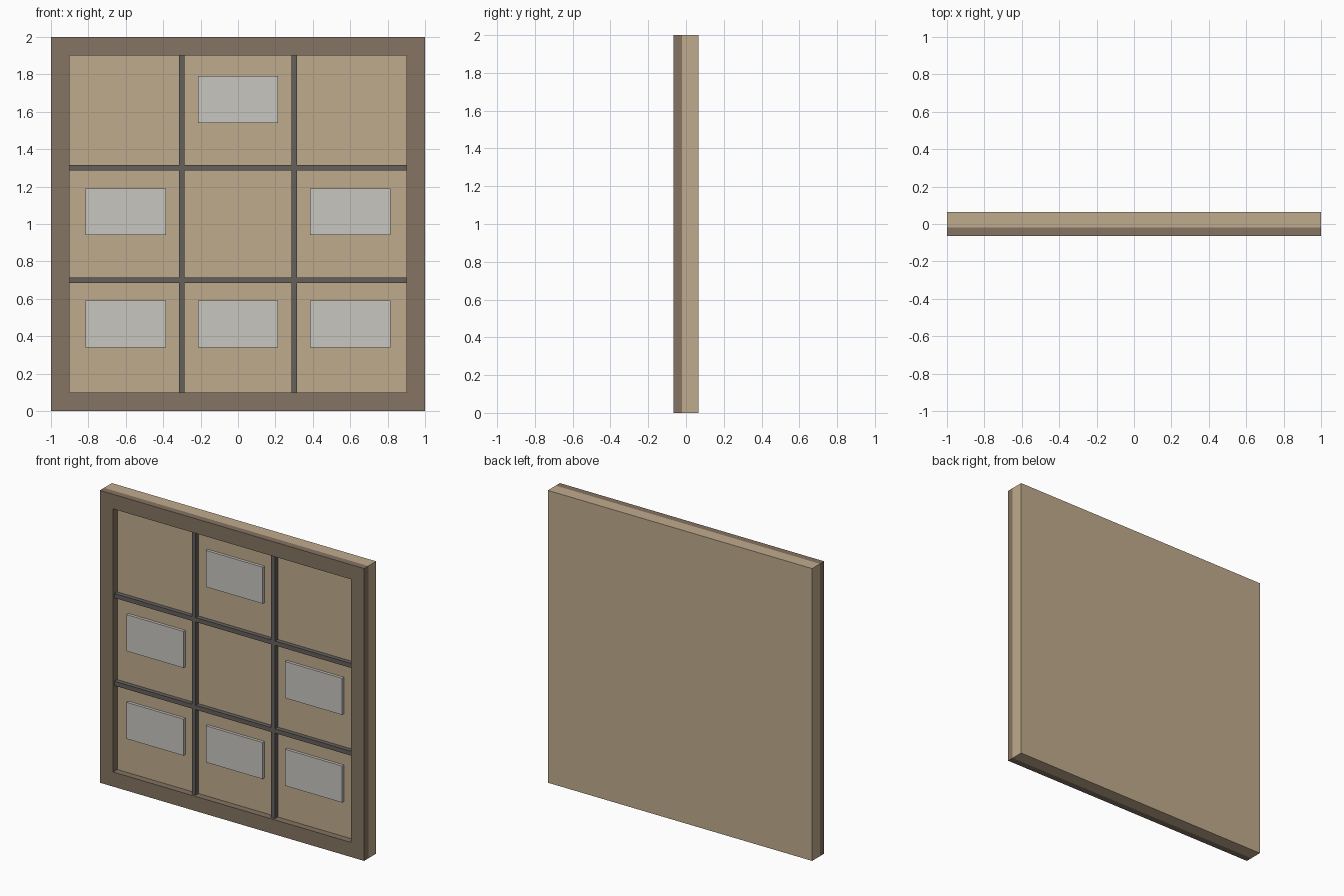
import bpy
import bmesh

cube = bpy.data.objects.get("Cube")
if cube:
    bpy.data.objects.remove(cube, do_unlink=True)


def material(name, rgb):
    mat = bpy.data.materials.new(name)
    mat.use_nodes = True
    color = (*rgb, 1)
    mat.diffuse_color = color
    mat.node_tree.nodes["Principled BSDF"].inputs["Base Color"].default_value = color
    return mat


tan = material("tan board", (0.53, 0.41, 0.27))
brown = material("brown wood", (0.235, 0.175, 0.122))
dark = material("dark grey", (0.13, 0.118, 0.11))
pale = material("pale grey", (0.58, 0.565, 0.53))


def add_object(name, bm, mat):
    bmesh.ops.recalc_face_normals(bm, faces=bm.faces)
    mesh = bpy.data.meshes.new(name)
    bm.to_mesh(mesh)
    bm.free()
    mesh.materials.append(mat)
    obj = bpy.data.objects.new(name, mesh)
    bpy.context.collection.objects.link(obj)
    return obj


def box(name, x, z, width, height, front, back, mat):
    bm = bmesh.new()
    bmesh.ops.create_cube(bm, size=1)
    bmesh.ops.scale(bm, vec=(width, back - front, height), verts=bm.verts)
    bmesh.ops.translate(bm, vec=(x, (front + back) / 2, z), verts=bm.verts)
    return add_object(name, bm, mat)


FRONT, FACE, BACK = -0.065, -0.02, 0.065   # frame front, board face, board back
BORDER, BAR = 0.1, 0.03
CELL = 0.6
MID = 1.0

# Backing board
box("backing_board", 0, MID, 2, 2, FACE, BACK, tan)

# Raised border: a square ring extruded back to the board
bm = bmesh.new()
corners = [(-1, -1), (1, -1), (1, 1), (-1, 1)]
outer, inner = [
    [bm.verts.new((x * r, FRONT, MID + z * r)) for x, z in corners]
    for r in (1, 1 - BORDER)
]
for i in range(4):
    j = (i + 1) % 4
    bm.faces.new((outer[i], outer[j], inner[j], inner[i]))
ring = bmesh.ops.extrude_face_region(bm, geom=bm.faces[:], use_keep_orig=True)
moved = [g for g in ring["geom"] if isinstance(g, bmesh.types.BMVert)]
bmesh.ops.translate(bm, vec=(0, FACE - FRONT, 0), verts=moved)
add_object("border_frame", bm, brown)

# Dividers: full-height uprights with crossbars fitted between them
bar_front = FACE - 0.03
for side, label in ((-1, "right"), (1, "left")):
    box(f"upright_divider_{label}", side * CELL / 2, MID, BAR, 2 - 2 * BORDER,
        bar_front, FACE, dark)
for side, row in ((-1, "lower"), (1, "upper")):
    for col, label in ((-1, "right"), (0, "middle"), (1, "left")):
        width = CELL - BAR if col == 0 else CELL - BAR / 2
        box(f"{row}_crossbar_{label}", col * (CELL + BAR / 4), MID + side * CELL / 2,
            width, BAR, bar_front, FACE, dark)

# Cards pinned in six of the nine cells, as (column, row)
for col, row in ((-1, -1), (0, -1), (1, -1), (-1, 0), (1, 0), (0, 1)):
    box(f"card_{col + 2}_{row + 2}", col * CELL, MID + 0.065 + row * CELL,
        0.43, 0.25, FACE - 0.02, FACE, pale)
